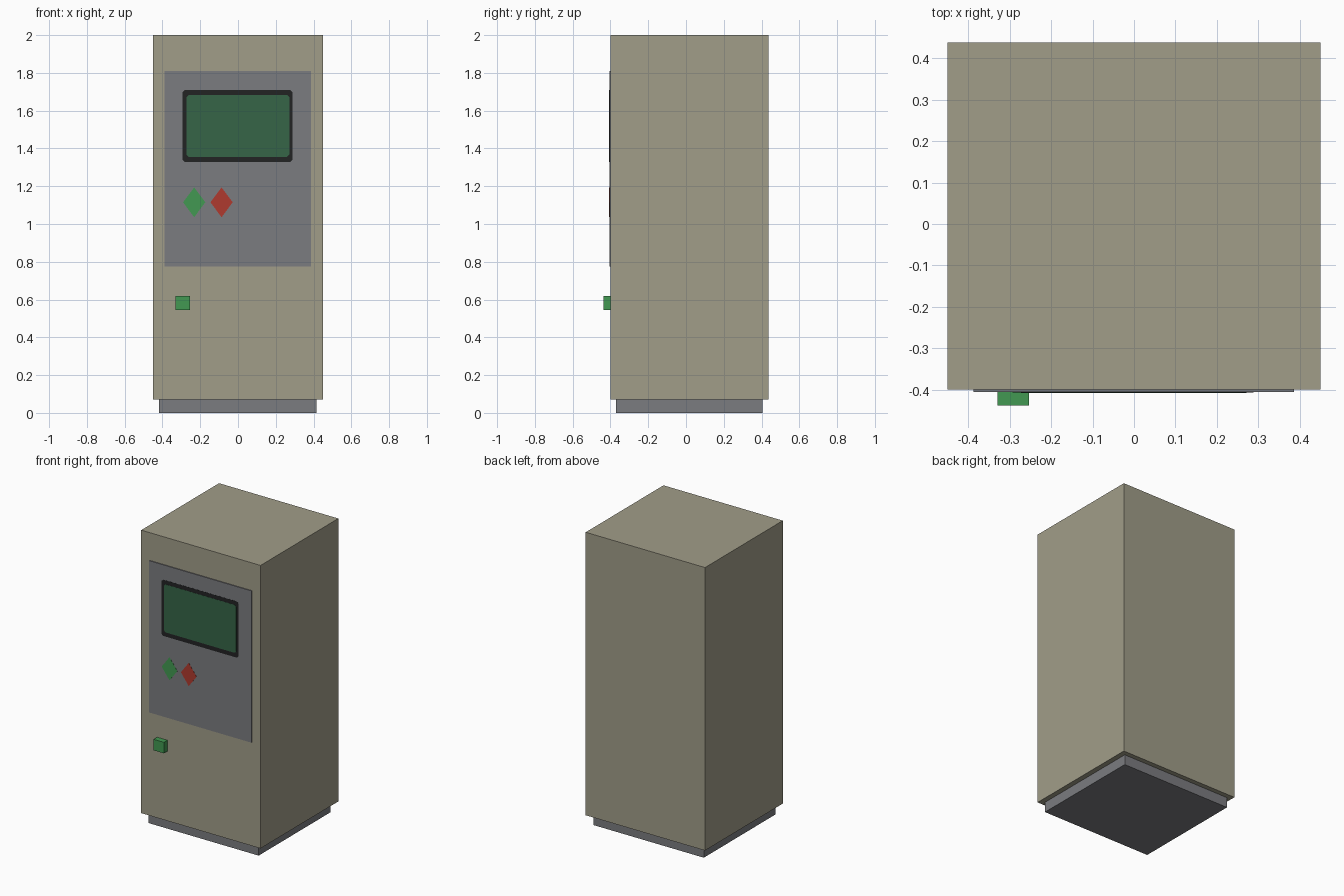
import bpy
import bmesh

cube = bpy.data.objects.get("Cube")
if cube:
    bpy.data.objects.remove(cube, do_unlink=True)


def material(name, rgb):
    """Flat material from 0-255 sRGB values."""
    lin = [((c / 255 + 0.055) / 1.055) ** 2.4 for c in rgb]
    m = bpy.data.materials.new(name)
    m.use_nodes = True
    m.diffuse_color = (*lin, 1)
    bsdf = m.node_tree.nodes["Principled BSDF"]
    bsdf.inputs["Base Color"].default_value = (*lin, 1)
    bsdf.inputs["Roughness"].default_value = 0.8
    return m


BEIGE = material("beige paint", (161, 157, 137))
GREY = material("grey metal", (123, 124, 128))
BLACK = material("black bezel", (34, 35, 36))
SCREEN = material("dark green glass", (54, 101, 71))
GREEN = material("green button", (66, 153, 82))
RED = material("red button", (175, 58, 46))


def prism(name, outline, y0, y1, mat):
    """Extrude an (x, z) outline from y0 (front) to y1 (back)."""
    bm = bmesh.new()
    face = bm.faces.new([bm.verts.new((x, y0, z)) for x, z in outline])
    ext = bmesh.ops.extrude_face_region(bm, geom=[face], use_keep_orig=True)
    for v in ext["geom"]:
        if isinstance(v, bmesh.types.BMVert):
            v.co.y = y1
    bmesh.ops.recalc_face_normals(bm, faces=bm.faces)
    mesh = bpy.data.meshes.new(name)
    bm.to_mesh(mesh)
    bm.free()
    mesh.materials.append(mat)
    obj = bpy.data.objects.new(name, mesh)
    bpy.context.collection.objects.link(obj)
    return obj


def rect(x0, x1, z0, z1, c=0.0):
    """Rectangle outline, with corners cut by c if given."""
    if not c:
        return [(x0, z0), (x1, z0), (x1, z1), (x0, z1)]
    return [(x0 + c, z0), (x1 - c, z0), (x1, z0 + c), (x1, z1 - c),
            (x1 - c, z1), (x0 + c, z1), (x0, z1 - c), (x0, z0 + c)]


def diamond(x, z, w, h):
    return [(x - w, z), (x, z - h), (x + w, z), (x, z + h)]


# Cabinet body on a recessed plinth
prism("cabinet", rect(-0.45, 0.45, 0.07, 2.0), -0.40, 0.438, BEIGE)
prism("plinth", rect(-0.418, 0.415, 0.0, 0.07), -0.37, 0.405, GREY)

# Control panel with framed screen
FRONT = -0.406
prism("control_panel", rect(-0.388, 0.386, 0.776, 1.811), FRONT, -0.40, GREY)
prism("screen_bezel", rect(-0.293, 0.288, 1.327, 1.71, 0.012), FRONT - 0.001, FRONT, BLACK)
prism("screen", rect(-0.273, 0.272, 1.356, 1.683, 0.012), FRONT - 0.002, FRONT - 0.001, SCREEN)

# Diamond buttons on the panel
for name, x, mat in (("green_diamond", -0.232, GREEN), ("red_diamond", -0.087, RED)):
    prism(name, diamond(x, 1.115, 0.059, 0.079), FRONT - 0.001, FRONT, mat)

# Protruding square button below the panel
prism("square_button", rect(-0.33, -0.253, 0.545, 0.62), -0.438, -0.40, GREEN)
